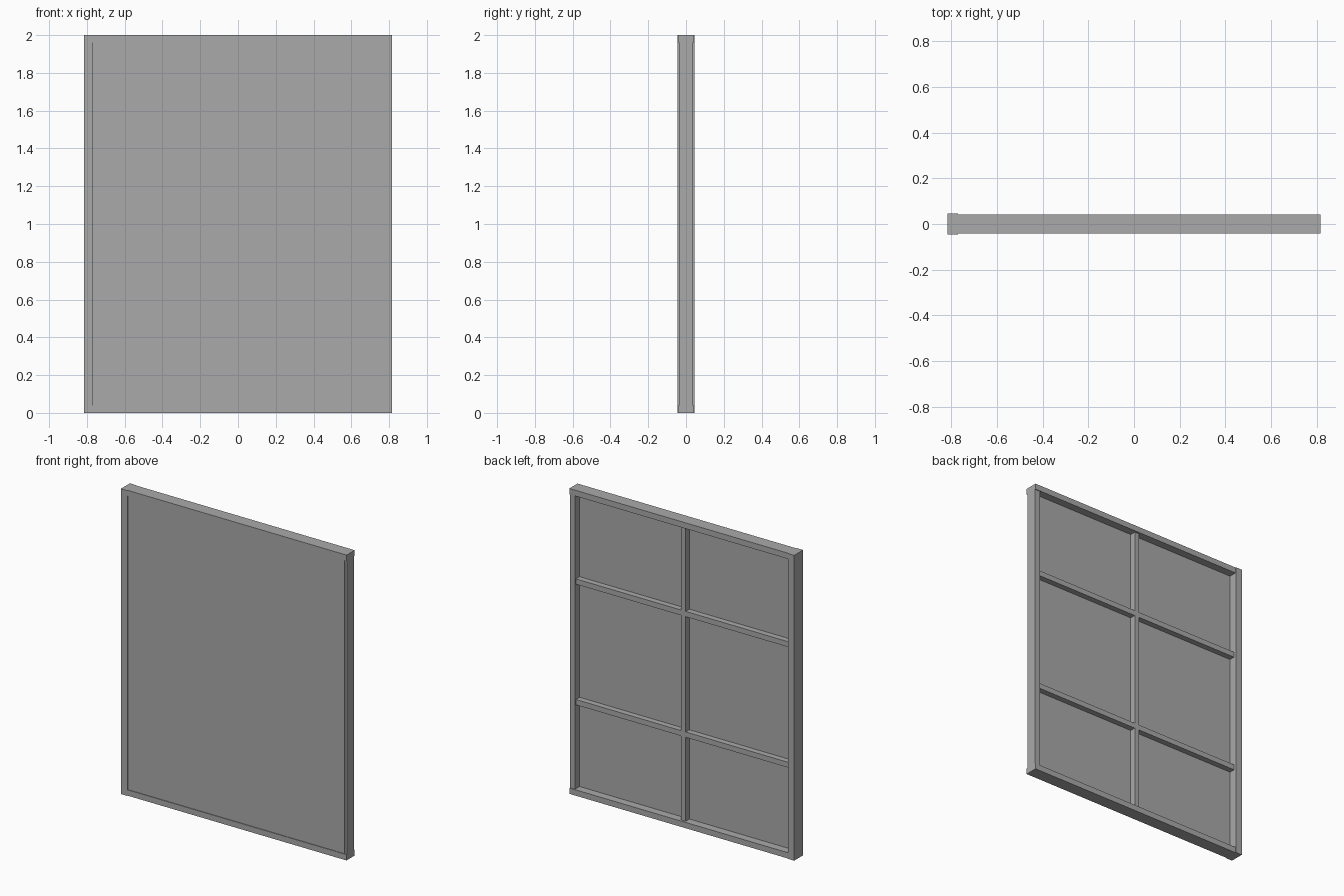
import bpy

cube = bpy.data.objects.get("Cube")
if cube:
    bpy.data.objects.remove(cube, do_unlink=True)

# One plain grey for the whole panel
GREY = (0.4, 0.4, 0.4, 1.0)
grey = bpy.data.materials.new("plain_grey")
grey.use_nodes = True
grey.diffuse_color = GREY
grey.node_tree.nodes["Principled BSDF"].inputs["Base Color"].default_value = GREY


def board(name, x, y, z):
    """Box spanning the given (low, high) range on each axis."""
    bpy.ops.mesh.primitive_cube_add(size=1)
    ob = bpy.context.object
    ob.name = name
    ob.location = [sum(r) / 2 for r in (x, y, z)]
    ob.scale = [r[1] - r[0] for r in (x, y, z)]
    bpy.ops.object.transform_apply(location=False, rotation=False, scale=True)
    ob.data.materials.append(grey)
    return ob


HALF = 0.816      # half width of the frame
RAIL = 0.038      # height of the rails
POST_IN = -0.77   # inner face of the thick post
SIDE_IN = 0.778   # inner face of the thin post
SKIN_BACK = -0.01
BATTEN_BACK = 0.028
W = 0.0175        # half width of a batten

# Outer frame: thick post, two rails, thin post between the rails
board("thick_post", (-HALF, POST_IN), (-0.046, 0.046), (0, 2))
for name, z in (("bottom_rail", (0, RAIL)), ("top_rail", (2 - RAIL, 2))):
    board(name, (POST_IN, HALF), (-0.042, 0.042), z)
board("thin_post", (SIDE_IN, HALF), (-0.036, 0.037), (RAIL, 2 - RAIL))

# Front sheet, slightly recessed in the frame
board("front_sheet", (POST_IN, 0.8), (-0.038, SKIN_BACK), (RAIL, 2 - RAIL))

# Battens across the back of the sheet
levels = (0.605, 1.395)
for name, z in zip(("lower_batten", "upper_batten"), levels):
    board(name, (POST_IN, SIDE_IN), (SKIN_BACK, BATTEN_BACK), (z - W, z + W))

# Upright battens, cut to fit between the cross battens
stops = [RAIL - W, *levels, 2 - RAIL + W]
for i, (low, high) in enumerate(zip(stops, stops[1:])):
    board(f"upright_batten_{i + 1}", (-W, W), (SKIN_BACK, BATTEN_BACK),
          (low + W, high - W))
